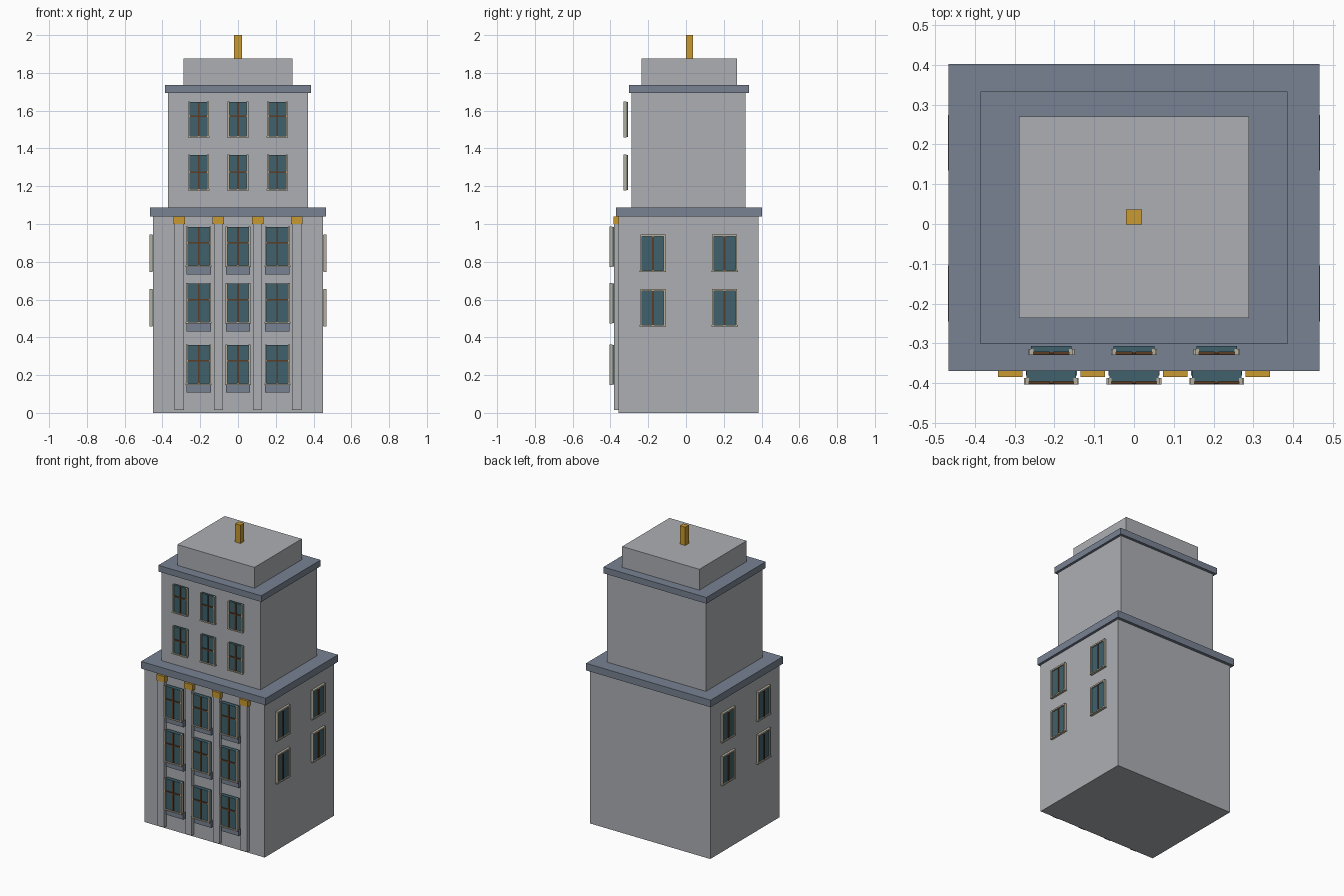
import bpy, bmesh
from mathutils import Matrix, Vector

if "Cube" in bpy.data.objects:
    bpy.data.objects.remove(bpy.data.objects["Cube"])


def mat(name, r, g, b):
    m = bpy.data.materials.new(name)
    m.diffuse_color = (r, g, b, 1)
    m.use_nodes = True
    m.node_tree.nodes["Principled BSDF"].inputs["Base Color"].default_value = m.diffuse_color
    return m


STONE = mat("grey stone", 0.42, 0.43, 0.45)
SLATE = mat("slate blue trim", 0.19, 0.225, 0.29)
GOLD = mat("gold", 0.58, 0.32, 0.03)
GLASS = mat("teal glass", 0.05, 0.12, 0.15)
BROWN = mat("brown bars", 0.11, 0.045, 0.017)
BEIGE = mat("beige frame", 0.47, 0.43, 0.34)


def boxes(name, material, blocks, xform=Matrix()):
    """One object from boxes given as (x0, x1, y0, y1, z0, z1)."""
    bm = bmesh.new()
    for x0, x1, y0, y1, z0, z1 in blocks:
        c = Vector((x0 + x1, y0 + y1, z0 + z1)) / 2
        s = Matrix.Diagonal((x1 - x0, y1 - y0, z1 - z0, 1))
        bmesh.ops.create_cube(bm, size=1, matrix=xform @ Matrix.Translation(c) @ s)
    me = bpy.data.meshes.new(name)
    bm.to_mesh(me)
    bm.free()
    me.materials.append(material)
    ob = bpy.data.objects.new(name, me)
    bpy.context.collection.objects.link(ob)
    return ob


def window(name, w, h, depth, bar_z, xform, head=False):
    """Window facing -y; outer face at y=0, bottom at z=0, centred on x."""
    a = w / 2
    t = 0.01
    boxes(name + "_glass", GLASS, [(-a + 0.004, a - 0.004, 0.008, depth, 0.003, h - 0.003)], xform)
    frame = [(-a, -a + t, 0, 0.016, 0, h), (a - t, a, 0, 0.016, 0, h),
             (-a - 0.003, a + 0.003, 0, 0.016, 0, 0.008)]
    if head:
        frame.append((-a, a, 0, 0.016, h - t, h))
    boxes(name + "_frame", BEIGE, frame, xform)
    bars = [(-0.005, 0.005, 0.003, 0.012, 0.008, h - 0.004)]
    if bar_z:
        bars.append((-a + t, a - t, 0.002, 0.012, bar_z - 0.004, bar_z + 0.004))
    boxes(name + "_bars", BROWN, bars, xform)


# Stacked masses
boxes("lower_block", STONE, [(-0.45, 0.45, -0.357, 0.383, 0, 1.04)])
boxes("lower_cornice", SLATE, [(-0.467, 0.467, -0.37, 0.403, 1.04, 1.088)])
boxes("upper_block", STONE, [(-0.37, 0.37, -0.288, 0.315, 1.088, 1.693)])
boxes("upper_cornice", SLATE, [(-0.386, 0.386, -0.302, 0.333, 1.693, 1.735)])
boxes("roof_block", STONE, [(-0.289, 0.289, -0.236, 0.27, 1.735, 1.876)])
boxes("roof_mast", GOLD, [(-0.02, 0.02, -0.001, 0.037, 1.876, 2.0)])

# Front pilasters with gold capitals
for i, x in enumerate((-0.311, -0.104, 0.104, 0.311)):
    boxes(f"pilaster_{i}", STONE, [(x - 0.024, x + 0.024, -0.381, -0.35, 0.015, 1.0)])
    boxes(f"capital_{i}", GOLD, [(x - 0.031, x + 0.031, -0.385, -0.35, 1.0, 1.04)])

# Front windows of the lower block, each with a slate panel underneath
for r, (z0, z1, bar) in enumerate(((0.147, 0.362, 0.275), (0.472, 0.687, 0.6), (0.772, 0.988, 0.9))):
    for c in range(3):
        x = (c - 1) * 0.208
        window(f"lower_window_{r}{c}", 0.132, z1 - z0, 0.034, bar - z0,
               Matrix.Translation((x, -0.404, z0)))
        boxes(f"window_panel_{r}{c}", SLATE,
              [(x - 0.064, x + 0.064, -0.381, -0.35, z0 - 0.04, z0 + 0.002)])

# Front windows of the upper block
for r, (z0, z1, bar) in enumerate(((1.178, 1.367, 1.275), (1.457, 1.648, 1.57))):
    for c in range(3):
        window(f"upper_window_{r}{c}", 0.11, z1 - z0, 0.023, bar - z0,
               Matrix.Translation(((c - 1) * 0.208, -0.33, z0)))

# Side windows, mirrored to both sides
for side in (1, -1):
    rot = Matrix.Rotation(side * 1.5707963, 4, 'Z')
    for r, z0 in enumerate((0.457, 0.747)):
        for c, y in enumerate((-0.175, 0.204)):
            window(f"side_window_{'right' if side > 0 else 'left'}_{r}{c}", 0.134, 0.198, 0.018, 0,
                   Matrix.Translation((side * 0.468, y, z0)) @ rot, head=True)
